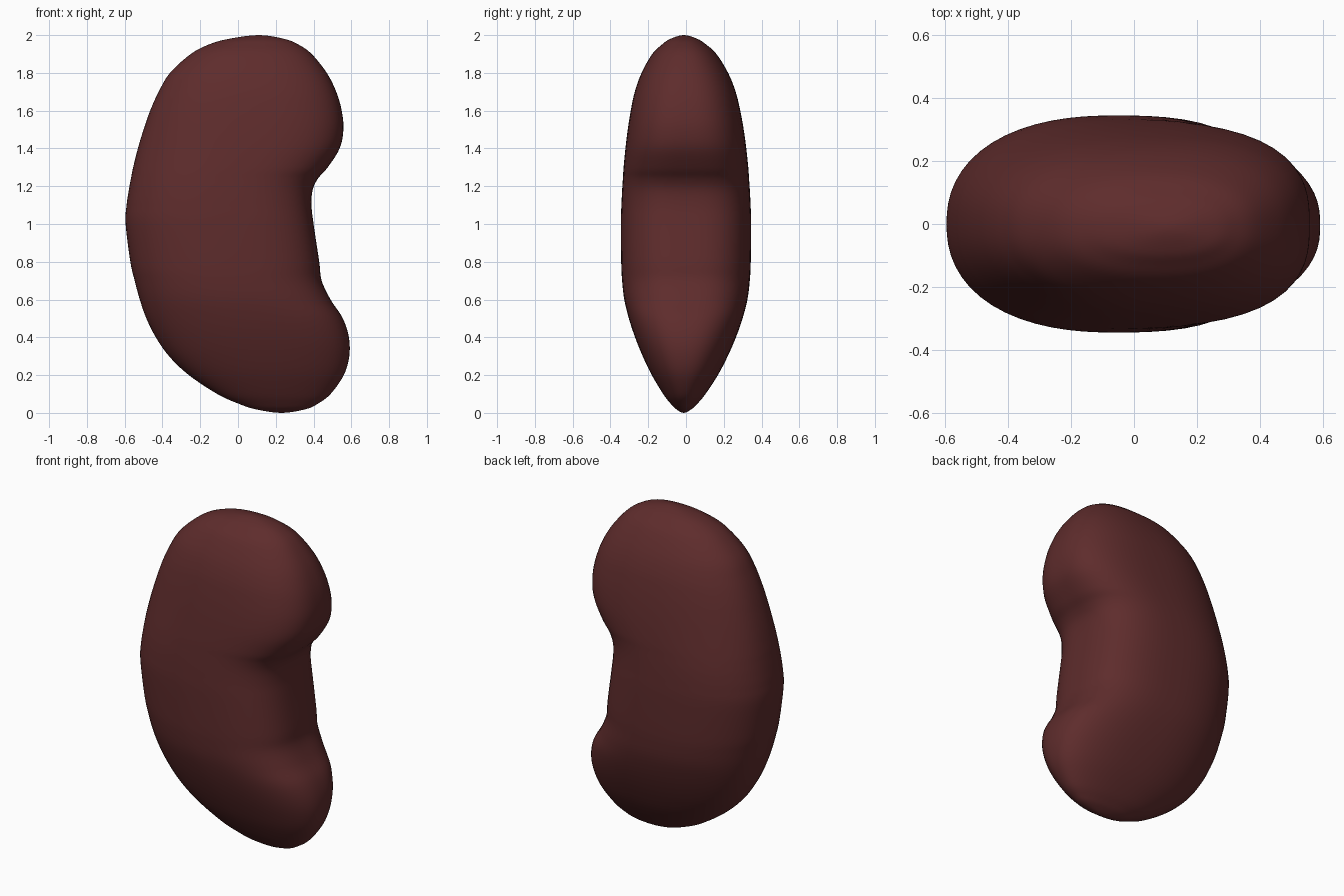
import bpy, bmesh, math

if "Cube" in bpy.data.objects:
    bpy.data.objects.remove(bpy.data.objects["Cube"])

SEGS, STEPS = 64, 5

# Profile rows from top to bottom: height, left x, right x, half depth
ROWS = [
    (2.00, 0.11, 0.11, 0.0), (1.98, -0.05, 0.245, 0.072), (1.95, -0.155, 0.32, 0.117),
    (1.90, -0.25, 0.39, 0.17), (1.80, -0.36, 0.47, 0.229), (1.70, -0.42, 0.52, 0.267),
    (1.60, -0.465, 0.549, 0.29), (1.50, -0.50, 0.558, 0.307), (1.40, -0.53, 0.538, 0.32),
    (1.30, -0.555, 0.475, 0.33), (1.24, -0.567, 0.423, 0.334), (1.18, -0.578, 0.395, 0.338),
    (1.10, -0.59, 0.389, 0.342), (1.00, -0.595, 0.40, 0.345), (0.80, -0.57, 0.43, 0.343),
    (0.70, -0.547, 0.443, 0.338), (0.60, -0.52, 0.49, 0.326), (0.50, -0.485, 0.555, 0.301),
    (0.40, -0.435, 0.587, 0.267), (0.30, -0.365, 0.589, 0.225), (0.20, -0.26, 0.56, 0.175),
    (0.10, -0.11, 0.49, 0.112), (0.05, 0.0, 0.425, 0.072), (0.02, 0.09, 0.36, 0.041),
    (0.00, 0.23, 0.23, 0.0),
]


def flipped(r):
    return (r[0], r[2], r[1], -r[3])


def smooth_rows(rows):
    """Catmull-Rom through the rows; mirrored end rows give round poles."""
    p = [flipped(rows[1])] + rows + [flipped(rows[-2])]
    out = []
    for i in range(1, len(p) - 2):
        for k in range(STEPS):
            t = k / STEPS
            out.append(tuple(
                0.5 * (2 * b + (c - a) * t + (2 * a - 5 * b + 4 * c - d) * t * t
                       + (3 * b - a - 3 * c + d) * t ** 3)
                for a, b, c, d in zip(*p[i - 1:i + 3])))
    return out[1:]


def pole_shift(z):
    """The two tips lean very slightly to the front."""
    return -0.012 * abs(z - 1) ** 3


def ring(bm, row):
    """Rounded cross-section, squarer on the hollow (right) side."""
    z, xl, xr, hy = row
    cx, hx = (xl + xr) / 2, (xr - xl) / 2
    square = max(0.0, 1 - ((z - 1.05) / 0.95) ** 2)
    verts = []
    for i in range(SEGS):
        a = 2 * math.pi * i / SEGS
        c, s = math.cos(a), math.sin(a)
        n = 2.3 + square * (0.4 if c > 0 else 0.1)
        r = (abs(c) ** n + abs(s) ** n) ** (-1 / n)
        # the thickest line sits a little right of the middle of the hollow part
        bulge = 0.04 * square * s * s
        verts.append(bm.verts.new((cx + hx * r * c + bulge, hy * r * s + pole_shift(z), z)))
    return verts


# Bean-shaped body lofted from stacked rings
bm = bmesh.new()
rings = [ring(bm, r) for r in smooth_rows(ROWS)]
for a, b in zip(rings, rings[1:]):
    for i in range(SEGS):
        j = (i + 1) % SEGS
        bm.faces.new((a[i], b[i], b[j], a[j]))
for end, row in ((rings[0], ROWS[0]), (rings[-1], ROWS[-1])):
    pole = bm.verts.new((row[1], pole_shift(row[0]), row[0]))
    for i in range(SEGS):
        bm.faces.new((end[i], end[(i + 1) % SEGS], pole))
bmesh.ops.recalc_face_normals(bm, faces=bm.faces)
for f in bm.faces:
    f.smooth = True

mesh = bpy.data.meshes.new("bean_body")
bm.to_mesh(mesh)
bm.free()
body = bpy.data.objects.new("bean_body", mesh)
bpy.context.collection.objects.link(body)

# Dark red-brown colour
mat = bpy.data.materials.new("dark red brown")
mat.diffuse_color = (0.112, 0.025, 0.025, 1)
mat.use_nodes = True
mat.node_tree.nodes["Principled BSDF"].inputs["Base Color"].default_value = mat.diffuse_color
mesh.materials.append(mat)
